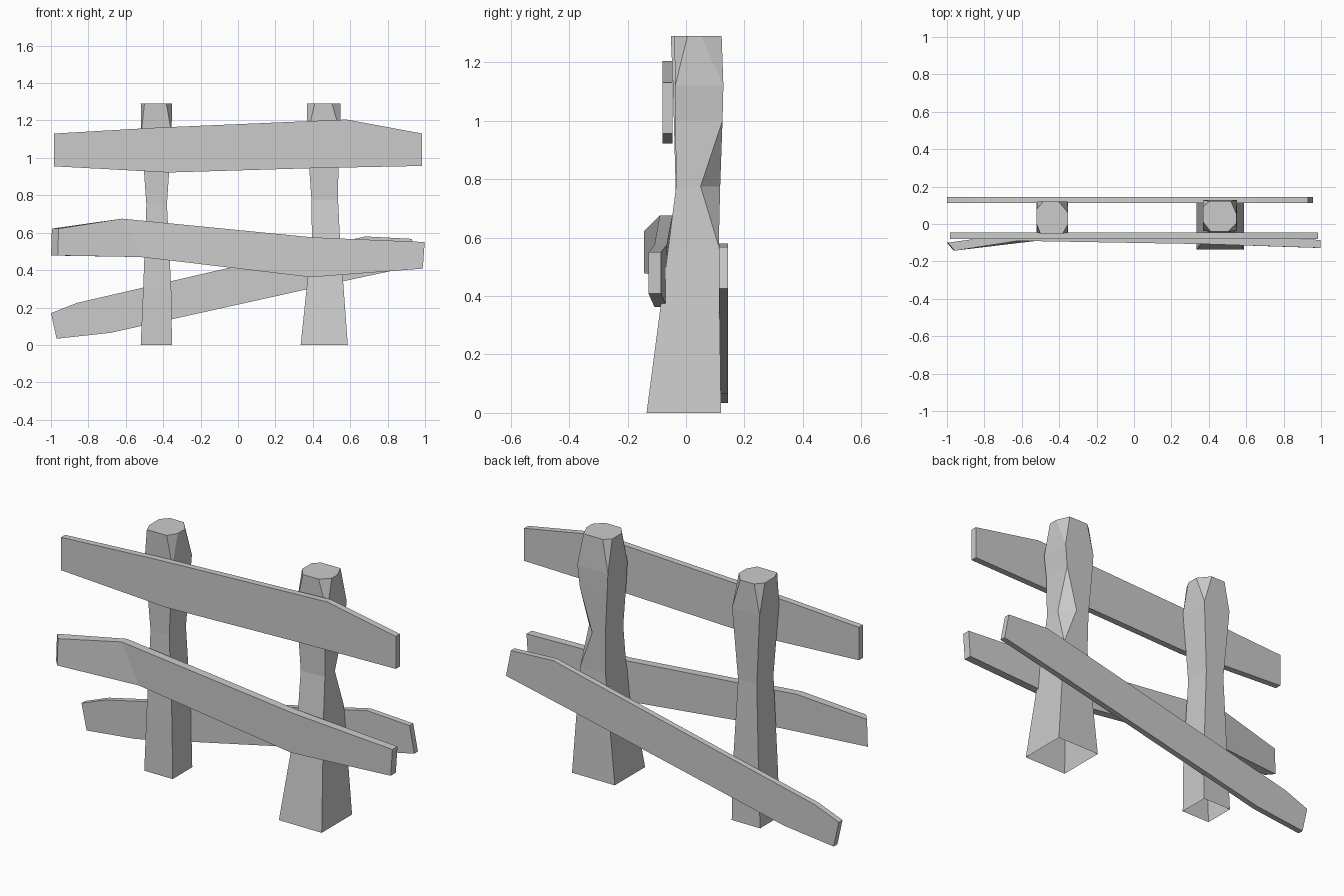
import bpy, bmesh

if "Cube" in bpy.data.objects:
    bpy.data.objects.remove(bpy.data.objects["Cube"])


def make_object(name, bm):
    bmesh.ops.remove_doubles(bm, verts=bm.verts, dist=0.0005)
    bmesh.ops.recalc_face_normals(bm, faces=bm.faces)
    mesh = bpy.data.meshes.new(name)
    bm.to_mesh(mesh)
    bm.free()
    obj = bpy.data.objects.new(name, mesh)
    bpy.context.collection.objects.link(obj)
    return obj


def loft(bm, rings):
    n = len(rings[0])
    for a, b in zip(rings, rings[1:]):
        for i in range(n):
            j = (i + 1) % n
            bm.faces.new((a[i], a[j], b[j], b[i]))


def post(name, levels):
    """Levels: z, x0, x1, y0, y1, then (x, y) corner cuts fl, fr, br, bl."""
    bm = bmesh.new()
    rings = []
    for z, x0, x1, y0, y1, fl, fr, br, bl in levels:
        pts = [(x0, y0 + fl[1]), (x0 + fl[0], y0),
               (x1 - fr[0], y0), (x1, y0 + fr[1]),
               (x1, y1 - br[1]), (x1 - br[0], y1),
               (x0 + bl[0], y1), (x0, y1 - bl[1])]
        rings.append([bm.verts.new((x, y, z)) for x, y in pts])
    loft(bm, rings)
    bm.faces.new(rings[-1])  # cut top; the underside stays open
    make_object(name, bm)


def board(name, stations, thick, slant=0.0):
    """Stations: x_top, z_top, x_bottom, z_bottom, y_front."""
    bm = bmesh.new()
    rings = []
    for k, (xt, zt, xb, zb, y) in enumerate(stations):
        s = slant if k == 0 else 0.0
        pts = [(xt + s, y, zt), (xt, y + thick, zt),
               (xb, y + thick, zb), (xb + s, y, zb)]
        rings.append([bm.verts.new(p) for p in pts])
    loft(bm, rings)
    bm.faces.new(rings[0])
    bm.faces.new(rings[-1])
    make_object(name, bm)


O = (0, 0)

# Posts: square feet with hewn corners higher up
post("left_post", [
    (0.00, -0.52, -0.353, -0.045, 0.12, O, O, O, O),
    (0.30, -0.507, -0.357, -0.045, 0.115, O, O, O, O),
    (0.75, -0.49, -0.38, -0.035, 0.105, O, O, O, O),
    (1.13, -0.517, -0.355, -0.045, 0.12, O, O, O, O),
    (1.29, -0.52, -0.353, -0.052, 0.12,
     (0.02, 0.05), (0.03, 0.05), (0.05, 0.06), (0.035, 0.04)),
])
post("right_post", [
    (0.00, 0.335, 0.587, -0.135, 0.12, O, O, O, O),
    (0.57, 0.395, 0.545, -0.06, 0.112, O, O, O, O),
    (0.775, 0.393, 0.535, -0.034, 0.117, O, O, (0.065, 0.067), O),
    (1.00, 0.377, 0.537, -0.036, 0.125, O, O, O, O),
    (1.12, 0.37, 0.55, -0.037, 0.128, O, O, O, O),
    (1.29, 0.37, 0.548, -0.04, 0.122,
     (0.04, 0.05), (0.045, 0.045), (0.03, 0.07), (0.035, 0.03)),
])

# Front boards
board("top_board", [
    (-0.985, 1.13, -0.985, 0.955, -0.08),
    (-0.43, 1.162, -0.37, 0.922, -0.08),
    (0.58, 1.205, 0.40, 0.945, -0.08),
    (0.985, 1.13, 0.985, 0.957, -0.08),
], 0.034)
board("middle_board", [
    (-0.995, 0.622, -1.0, 0.478, -0.143),
    (-0.62, 0.675, -0.52, 0.47, -0.09),
    (0.40, 0.575, 0.39, 0.362, -0.108),
    (0.998, 0.55, 0.988, 0.408, -0.128),
], 0.043, slant=0.036)

# Fallen board on the back
board("back_board", [
    (-1.0, 0.17, -0.97, 0.033, 0.113),
    (-0.86, 0.225, -0.68, 0.065, 0.113),
    (0.68, 0.58, 0.57, 0.342, 0.113),
    (0.93, 0.567, 0.958, 0.425, 0.113),
], 0.031)
